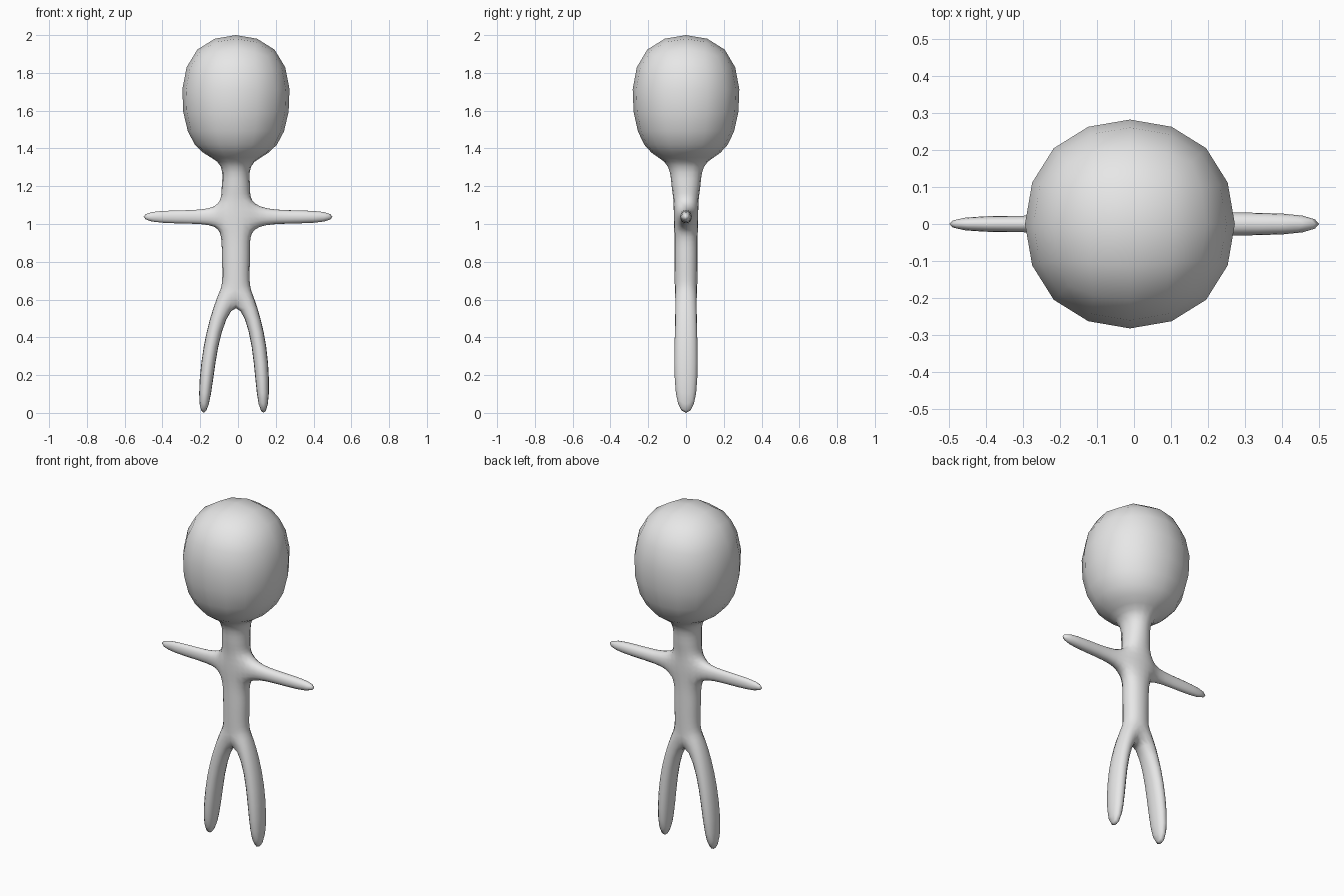
import bpy, bmesh
from mathutils import Vector

if "Cube" in bpy.data.objects:
    bpy.data.objects.remove(bpy.data.objects["Cube"])

bm = bmesh.new()
CX = -0.011          # body centre line
caps = []            # (vertices, axis, sign, end position)


def vert(x, y, z):
    return bm.verts.new((x, y, z))


def ring(cx, hx, hy, z):
    return [vert(cx + a * hx, b * hy, z) for a, b in ((-1, -1), (1, -1), (1, 1), (-1, 1))]


def bridge(r, q, skip=()):
    for i in range(4):
        if i not in skip:
            j = (i + 1) % 4
            bm.faces.new((r[i], r[j], q[j], q[i]))


def cap(r, axis, sign, end):
    bm.faces.new(r)
    caps.append((r, axis, sign, end))


# Head, neck and torso: stacked square rings (half x, half y, height)
rings = [ring(CX, *p) for p in (
    (0.167, 0.167, 1.89), (0.185, 0.185, 1.49),   # head
    (0.072, 0.084, 1.33), (0.054, 0.056, 1.21),   # neck
    (0.068, 0.049, 1.11), (0.068, 0.047, 0.97),   # shoulders
    (0.054, 0.045, 0.84), (0.053, 0.044, 0.70))]  # waist and hips
cap(rings[0], 2, 1, 2.0)
for i in range(len(rings) - 1):
    bridge(rings[i], rings[i + 1], (1, 3) if i == 4 else ())
top, bottom = rings[4], rings[5]

# Arms grow from the open sides of the shoulder band
for s, hy in ((1, 0.033), (-1, 0.025)):
    f, b = (1, 2) if s > 0 else (0, 3)
    prev = [bottom[f], bottom[b], top[b], top[f]]
    for x, k, hz in ((0.20, 0.727, 0.028), (0.46, 0.545, 0.020)):
        cur = [vert(s * x, a * hy * k, 1.038 + c * hz)
               for a, c in ((-1, -1), (1, -1), (1, 1), (-1, 1))]
        bridge(prev, cur)
        prev = cur
    cap(prev, 0, s, s * 0.5)

# Hips split into two legs around a shared crotch edge
hip = rings[-1]
low = ring(CX - 0.002, 0.086, 0.043, 0.60)
mid_f, mid_b = vert(CX, -0.042, 0.575), vert(CX, 0.042, 0.575)
bm.faces.new((hip[0], hip[1], low[1], mid_f, low[0]))
bm.faces.new((hip[2], hip[3], low[3], mid_b, low[2]))
bm.faces.new((hip[1], hip[2], low[2], low[1]))
bm.faces.new((hip[3], hip[0], low[0], low[3]))
for s in (1, -1):
    prev = [mid_f, low[1], low[2], mid_b] if s > 0 else [low[0], mid_f, mid_b, low[3]]
    for cx, x, hx, hy, z in ((-0.016, 0.127, 0.028, 0.044, 0.35),
                             (-0.022, 0.155, 0.020, 0.034, 0.05)):
        cur = ring(cx + s * x, hx, hy, z)
        bridge(prev, cur)
        prev = cur
    cap(prev, 2, -1, 0.0)

bmesh.ops.recalc_face_normals(bm, faces=bm.faces[:])
bm.verts.index_update()
ends = [([v.index for v in r], a, s, e) for r, a, s, e in caps]
mesh = bpy.data.meshes.new("body")
bm.to_mesh(mesh)
bm.free()
body = bpy.data.objects.new("body", mesh)
bpy.context.collection.objects.link(body)

# Smooth skin
sub = body.modifiers.new("smooth_skin", 'SUBSURF')
sub.levels = sub.render_levels = 2

# Adjust the cage so the smoothed skin passes through the ring points
goal = [v.co.copy() for v in mesh.vertices]
for _ in range(30):
    bpy.context.view_layer.update()
    ev = body.evaluated_get(bpy.context.evaluated_depsgraph_get())
    skin = [v.co.copy() for v in ev.to_mesh().vertices]
    ev.to_mesh_clear()
    step = [g - skin[i] for i, g in enumerate(goal)]
    for ids, axis, sign, end in ends:
        reach = max(sign * p[axis] for p in skin) * sign
        for i in ids:
            step[i][axis] = end - reach
    for v, d in zip(mesh.vertices, step):
        v.co += d * 0.8
    mesh.update()

for p in mesh.polygons:
    p.use_smooth = True
grey = bpy.data.materials.new("light_grey")
grey.diffuse_color = (0.8, 0.8, 0.8, 1)
grey.use_nodes = True
grey.node_tree.nodes["Principled BSDF"].inputs["Base Color"].default_value = grey.diffuse_color
mesh.materials.append(grey)
